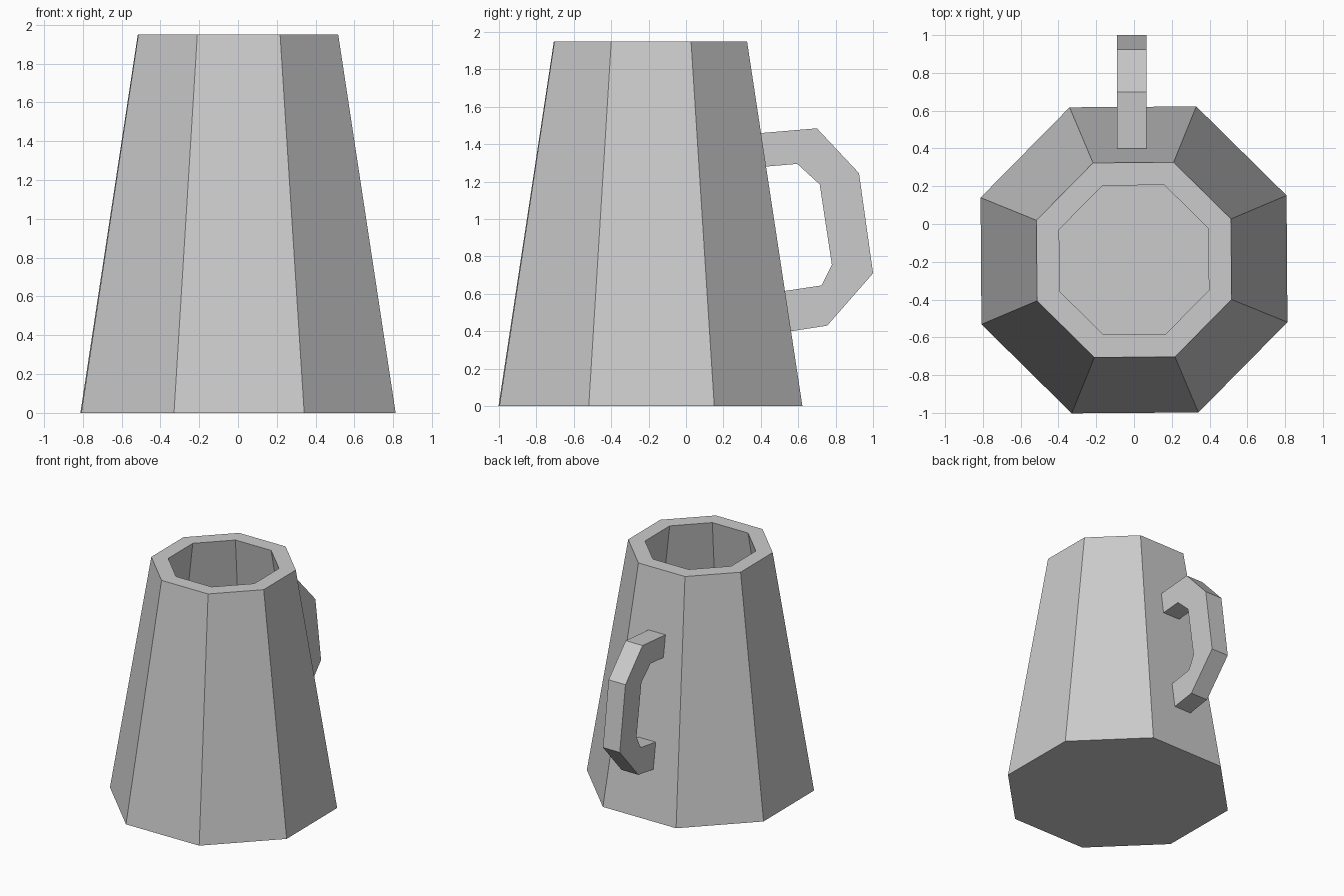
import bpy, bmesh, math

if "Cube" in bpy.data.objects:
    bpy.data.objects.remove(bpy.data.objects["Cube"])

CY = -0.19   # centre of the mug body in y
SIDES = 8


def make_object(name, bm):
    bmesh.ops.recalc_face_normals(bm, faces=bm.faces)
    mesh = bpy.data.meshes.new(name)
    bm.to_mesh(mesh)
    bm.free()
    obj = bpy.data.objects.new(name, mesh)
    bpy.context.collection.objects.link(obj)
    return obj


def ring(bm, apothem, z):
    r = apothem / math.cos(math.pi / SIDES)
    turn = math.radians(22.5 + 0.4)
    angles = [turn + i * math.tau / SIDES for i in range(SIDES)]
    return [bm.verts.new((r * math.cos(a), CY + r * math.sin(a), z)) for a in angles]


# Mug body: outer wall, rim, inner wall and floor from one run of octagons
bm = bmesh.new()
rings = [ring(bm, a, z) for a, z in
         [(0.81, 0), (0.515, 1.95), (0.395, 1.95), (0.67, 0.12)]]
for lower, upper in zip(rings, rings[1:]):
    for i in range(SIDES):
        j = (i + 1) % SIDES
        bm.faces.new((lower[i], lower[j], upper[j], upper[i]))
bm.faces.new(rings[0])
bm.faces.new(rings[-1])
make_object("mug_body", bm)

# Handle: C-shaped side profile (y, z) extruded in x, ends just inside the wall
profile = [(0.38, 1.458), (0.70, 1.485), (0.925, 1.245), (1.0, 0.71),
           (0.755, 0.43), (0.54, 0.397), (0.505, 0.612), (0.725, 0.645),
           (0.78, 0.755), (0.715, 1.185), (0.595, 1.295), (0.41, 1.279)]
bm = bmesh.new()
face = bm.faces.new([bm.verts.new((-0.09, y, z)) for y, z in profile])
ext = bmesh.ops.extrude_face_region(bm, geom=[face], use_keep_orig=True)
moved = [g for g in ext["geom"] if isinstance(g, bmesh.types.BMVert)]
bmesh.ops.translate(bm, verts=moved, vec=(0.155, 0, 0))
make_object("handle", bm)
